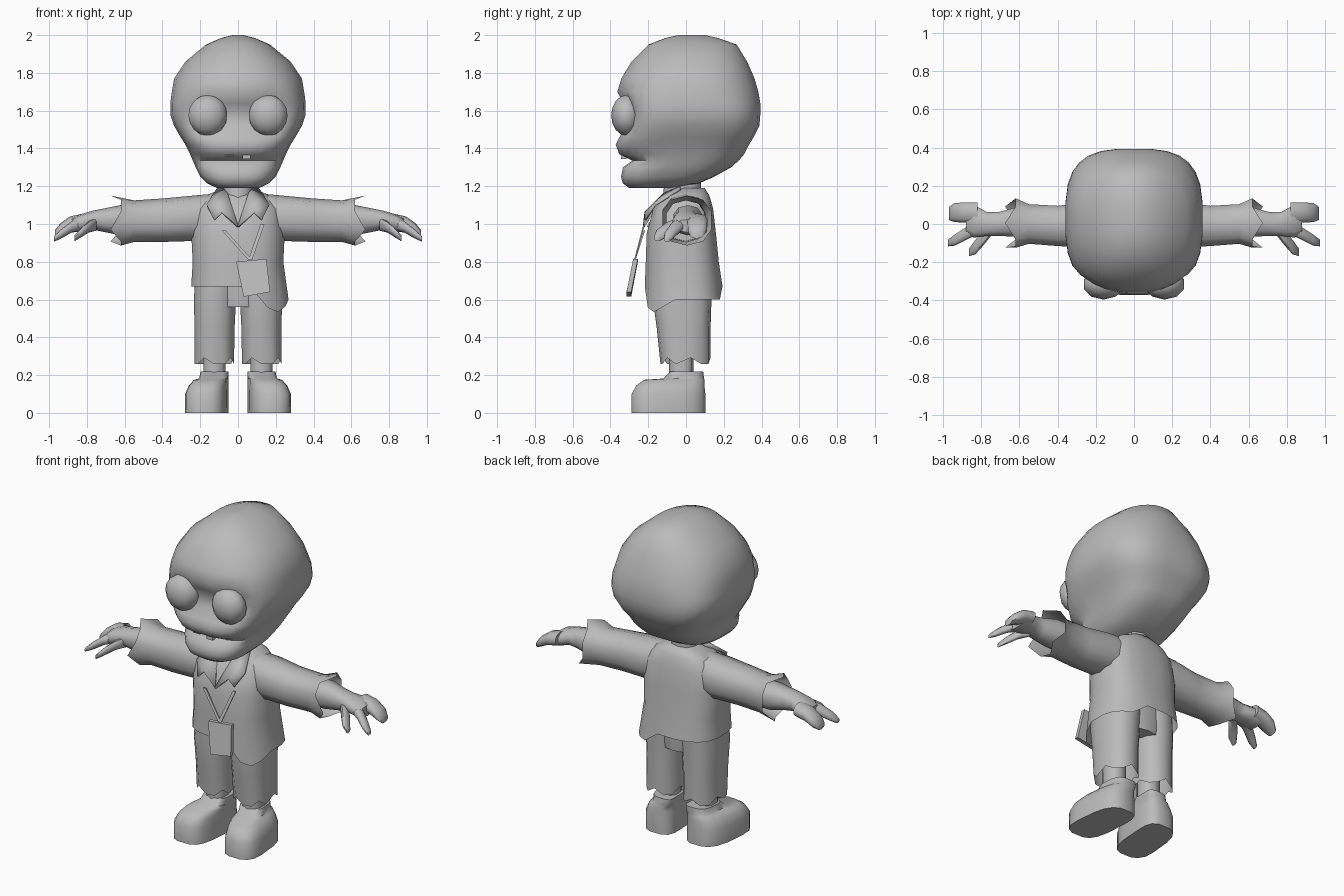
import bpy, bmesh, math
from mathutils import Vector

if "Cube" in bpy.data.objects:
    bpy.data.objects.remove(bpy.data.objects["Cube"])

grey = bpy.data.materials.new("plain grey")
grey.use_nodes = True
grey.diffuse_color = (0.5, 0.5, 0.5, 1)
grey.node_tree.nodes["Principled BSDF"].inputs["Base Color"].default_value = (0.5, 0.5, 0.5, 1)


def finish(name, bm, angle=55):
    bmesh.ops.recalc_face_normals(bm, faces=bm.faces)
    mesh = bpy.data.meshes.new(name)
    bm.to_mesh(mesh)
    bm.free()
    obj = bpy.data.objects.new(name, mesh)
    bpy.context.collection.objects.link(obj)
    mesh.materials.append(grey)
    bpy.ops.object.select_all(action='DESELECT')
    obj.select_set(True)
    bpy.context.view_layer.objects.active = obj
    bpy.ops.object.shade_smooth_by_angle(angle=math.radians(angle))
    return obj


def loft(name, rings, cap_start=True, cap_end=True, angle=55):
    bm = bmesh.new()
    loops = [[bm.verts.new(p) for p in ring] for ring in rings]
    n = len(loops[0])
    for a, b in zip(loops, loops[1:]):
        for i in range(n):
            j = (i + 1) % n
            bm.faces.new((a[i], a[j], b[j], b[i]))
    if cap_start:
        bm.faces.new(loops[0])
    if cap_end:
        bm.faces.new(loops[-1])
    return finish(name, bm, angle)


def power(v, p):
    return math.copysign(abs(v) ** p, v)


def flat_ring(z, cx, w, front, mid, back, n=16, p=0.8):
    """Horizontal section with separate front and back depths."""
    ring = []
    for i in range(n):
        a = math.tau * (i + 0.5) / n
        c, s = power(math.cos(a), p), power(math.sin(a), p)
        ring.append(Vector((cx + w * c, mid + s * (back - mid if s > 0 else mid - front), z)))
    return ring


def side_ring(side, x, y, z, ry, rz, n=10, p=0.85):
    """Upright section across an arm."""
    ring = []
    for i in range(n):
        a = math.tau * (i + 0.5) / n
        ring.append(Vector((side * x, y + ry * power(math.cos(a), p), z + rz * power(math.sin(a), p))))
    return ring


def plate(name, points, depth=0.012):
    bm = bmesh.new()
    face = bm.faces.new([bm.verts.new(p) for p in points])
    geo = bmesh.ops.extrude_face_region(bm, geom=[face])["geom"]
    bmesh.ops.translate(bm, vec=(0, depth, 0),
                        verts=[v for v in geo if isinstance(v, bmesh.types.BMVert)])
    return finish(name, bm, 30)


# Head: height, half width, front, middle, back, squareness
head_rows = [
    (1.19, .11, -.30, -.2, -.08, .8), (1.215, .165, -.335, -.15, .07, .7),
    (1.25, .2, -.345, -.1, .15, .7), (1.3, .225, -.335, -.05, .24, .7),
    (1.335, .24, -.285, -.03, .28, .7), (1.37, .255, -.355, 0, .31, .7),
    (1.42, .28, -.375, 0, .335, .65), (1.46, .305, -.36, 0, .36, .6),
    (1.52, .34, -.345, .02, .39, .62), (1.58, .36, -.35, .03, .395, .65),
    (1.64, .36, -.36, .03, .395, .7), (1.7, .352, -.37, .03, .385, .78),
    (1.77, .34, -.345, .03, .365, .85), (1.86, .28, -.29, .03, .325, .9),
    (1.95, .17, -.2, .03, .27, .9), (1.985, .09, -.11, .03, .17, .9),
    (2.0, .03, -.04, .03, .1, .9)]
head_rings = [flat_ring(z, 0, w, f, m, b, 28, p) for z, w, f, m, b, p in head_rows]
for ring in head_rings:
    for v in ring:
        if v.y < -0.1:
            d = ((abs(v.x) - .16) / .1) ** 2 + ((v.z - 1.58) / .09) ** 2
            v.y += 0.075 * math.exp(-d)
loft("head", head_rings, angle=60)

# Eyes
for side, label in ((1, "left"), (-1, "right")):
    bm = bmesh.new()
    bmesh.ops.create_uvsphere(bm, u_segments=10, v_segments=8, radius=0.108)
    for v in bm.verts:
        v.co = Vector((v.co.x + side * .16, v.co.y * .75 - .315, v.co.z))
        v.co.z += 1.575
    finish(label + "_eye", bm)

# Teeth and neck
for x, w, low in ((-.045, .025, 1.36), (.0, .018, 1.37), (.045, .022, 1.345)):
    plate("tooth", [(x - w, -.345, low), (x + w, -.345, low),
                    (x + w, -.345, 1.4), (x - w, -.345, 1.4)], .03)
loft("neck", [flat_ring(z, 0, w, f, -.01, .08, 10) for z, w, f in
              ((1.0, .09, -.15), (1.12, .08, -.125), (1.26, .08, -.11))])

# Shirt body, with an uneven hem that hangs lower at the left front
shirt_rows = [
    (1.19, .085, -.04, .03, .1), (1.15, .17, -.115, .02, .125), (1.08, .235, -.175, 0, .145),
    (.95, .25, -.21, 0, .16), (.8, .242, -.215, 0, .175)]
shirt = [flat_ring(z, 0, w, f, m, b, 20, .75) for z, w, f, m, b in shirt_rows]
hem = flat_ring(.67, 0, .25, -.22, 0, .195, 20, .75)
for v in hem:
    if v.x > .12:
        v.x += .02
        v.z -= .07
        if v.y < -.12:
            v.z -= .075 * max(0, 1 - abs(v.x - .2) / .1)
loft("shirt", shirt + [hem], cap_end=False)

# Collar flaps and the open neck panel
plate("neck_opening", [(-.06, -.1, 1.165), (0, -.208, .985), (.06, -.1, 1.165)], .02)
for side, label in ((1, "left"), (-1, "right")):
    flap = [(.085, -.03, 1.195), (.055, -.115, 1.16), (.0, -.225, .985), (.085, -.215, 1.06),
            (.125, -.215, 1.02), (.165, -.165, 1.1), (.11, -.03, 1.185)]
    bm = bmesh.new()
    outer = [bm.verts.new((side * x, y, z)) for x, y, z in flap]
    for a, b, c in ((0, 1, 6), (1, 5, 6), (1, 3, 5), (1, 2, 3), (3, 4, 5)):
        bm.faces.new((outer[a], outer[b], outer[c]))
    obj = finish(label + "_collar", bm, 40)
    solid = obj.modifiers.new("thickness", 'SOLIDIFY')
    solid.thickness = 0.012
    solid.offset = 0

# Arms, hands and legs
for side, label in ((1, "left"), (-1, "right")):
    def tube(name, stations, **kw):
        return loft(f"{label}_{name}", [side_ring(side, *s) for s in stations], **kw)

    sleeve = [side_ring(side, *s) for s in (
        (.08, 0, 1.045, .1, .12), (.24, -.005, 1.03, .125, .12),
        (.4, -.01, 1.02, .11, .115), (.55, 0, 1.015, .108, .11))]
    cuff = side_ring(side, .635, .005, 1.018, .135, .132)
    for i, v in enumerate(cuff):
        v.x += side * (.04 if i % 3 == 2 else -.015)
    loft(label + "_sleeve", sleeve + [cuff], cap_end=False)

    tube("forearm", [(.5, .01, 1.02, .08, .08), (.62, .01, 1.02, .08, .08),
                     (.71, .0, 1.02, .065, .062), (.77, .0, 1.02, .065, .05),
                     (.84, .015, 1.005, .09, .045), (.88, .02, .99, .075, .035)])
    tube("mitten_finger", [(.82, .06, 1.015, .055, .04), (.89, .06, 1.0, .055, .04),
                           (.94, .06, .97, .052, .034), (.97, .055, .945, .035, .022)])
    tube("finger", [(.83, -.02, 1.0, .04, .032), (.88, -.05, .985, .035, .03),
                    (.94, -.085, .945, .03, .024), (.975, -.1, .92, .018, .014)])
    tube("thumb", [(.75, -.03, 1.0, .035, .035), (.79, -.075, .985, .04, .03),
                   (.83, -.12, .955, .04, .025), (.865, -.15, .925, .02, .016)])

    leg = [flat_ring(z, side * cx, w, f, -.02, b, 14) for z, cx, w, f, b in (
        (.74, .115, .112, -.17, .14), (.6, .122, .114, -.175, .135),
        (.45, .124, .108, -.155, .13), (.27, .126, .107, -.135, .13))]
    for i, v in enumerate(leg[-1]):
        v.z += .022 if i % 3 == 0 else -.012
    loft(label + "_trouser_leg", leg, cap_end=False)
    loft(label + "_ankle", [flat_ring(z, side * .125, .06, -.09, -.02, .04, 10)
                            for z in (.18, .45)])
    shoe = [flat_ring(z, side * cx, w, f, m, b, 16, .65) for z, cx, w, f, m, b in (
        (0, .164, .113, -.29, -.1, .105), (.1, .164, .112, -.29, -.1, .105),
        (.145, .156, .1, -.265, -.09, .1), (.175, .145, .085, -.225, -.08, .1),
        (.182, .135, .078, -.12, -.02, .097), (.22, .13, .077, -.085, 0, .092))]
    for ring in shoe:
        for v in ring:
            # Toes turn outward and heels narrow
            v.x += side * max(-.03, min(.012, -.12 * (v.y + .1)))
            v.x = side * max(.05, min(.28, abs(v.x)))
    loft(label + "_shoe", shoe)
loft("trouser_seat", [flat_ring(z, 0, w, -.16, -.02, .13, 14) for z, w in
                      ((.56, .12), (.62, .21), (.76, .22))])

# Badge on its neck cord
plate("badge", [(.03, -.315, .615), (.17, -.315, .64), (.15, -.28, .815), (-.01, -.28, .8)], .025)
for top in ((-.075, -.225, .965), (.13, -.225, 1.0)):
    end = (.065, -.275, .81)
    plate("badge_cord", [(top[0] - .01, *top[1:]), (top[0] + .01, *top[1:]),
                         (end[0] + .01, *end[1:]), (end[0] - .01, *end[1:])], .008)
